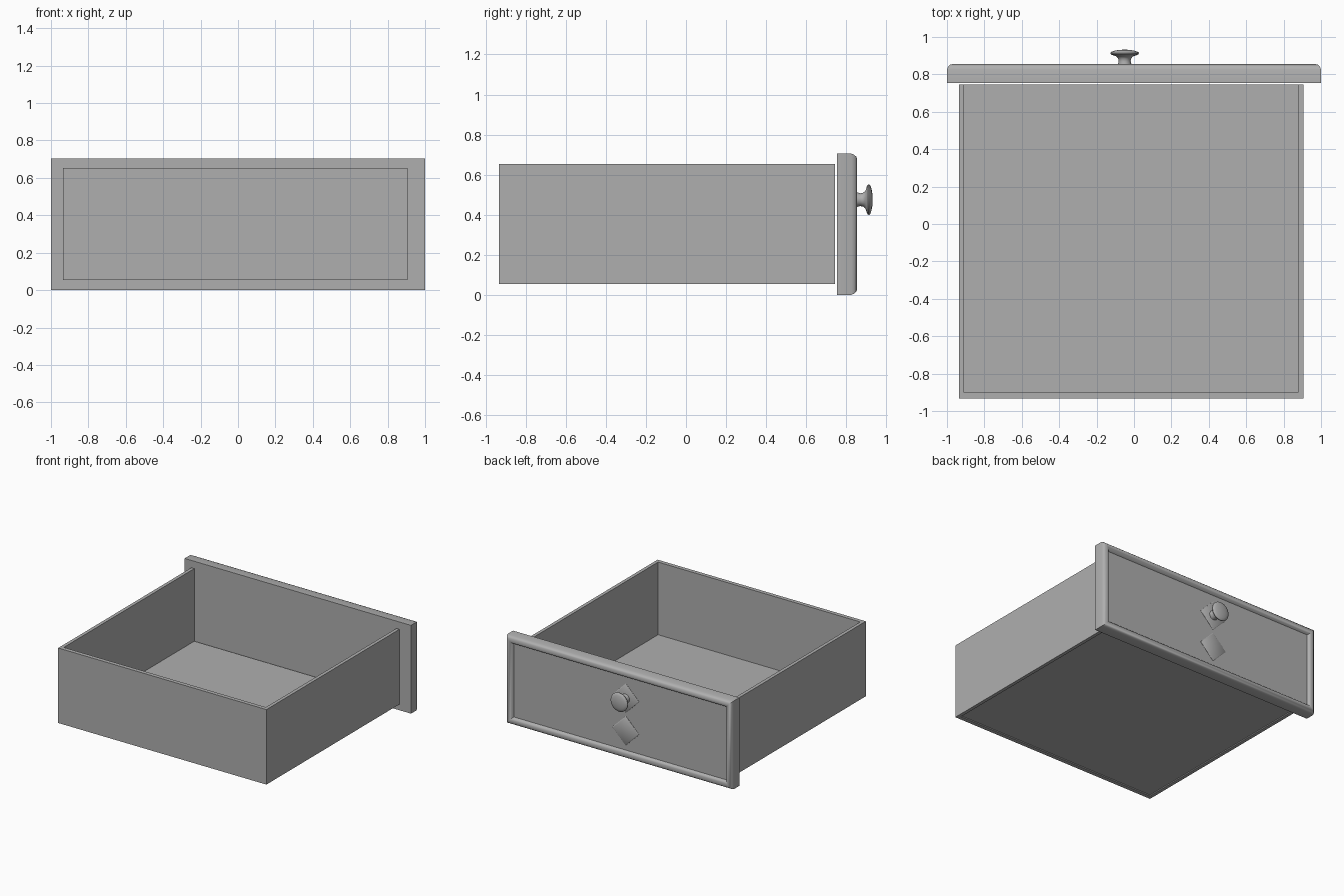
import bpy, bmesh, math

if "Cube" in bpy.data.objects:
    bpy.data.objects.remove(bpy.data.objects["Cube"])

# Dark grey finish shared by all parts
grey = bpy.data.materials.new("dark_grey")
grey.diffuse_color = (0.43, 0.43, 0.43, 1)
grey.use_nodes = True
grey.node_tree.nodes["Principled BSDF"].inputs["Base Color"].default_value = grey.diffuse_color


def finish(name, bm, smooth=False):
    bmesh.ops.recalc_face_normals(bm, faces=bm.faces)
    mesh = bpy.data.meshes.new(name)
    bm.to_mesh(mesh)
    bm.free()
    mesh.materials.append(grey)
    ob = bpy.data.objects.new(name, mesh)
    bpy.context.collection.objects.link(ob)
    if smooth:
        bpy.ops.object.select_all(action='DESELECT')
        ob.select_set(True)
        bpy.context.view_layer.objects.active = ob
        bpy.ops.object.shade_smooth_by_angle(angle=math.radians(40))
    return ob


def box(name, x0, x1, y0, y1, z0, z1):
    bm = bmesh.new()
    bmesh.ops.create_cube(bm, size=1)
    for v in bm.verts:
        v.co = ((x0 + x1) / 2 + v.co.x * (x1 - x0),
                (y0 + y1) / 2 + v.co.y * (y1 - y0),
                (z0 + z1) / 2 + v.co.z * (z1 - z0))
    return finish(name, bm)


def loft(name, rings, smooth=True):
    """Skin a stack of equal-length point rings and cap both ends."""
    bm = bmesh.new()
    loops = [[bm.verts.new(p) for p in ring] for ring in rings]
    n = len(loops[0])
    for a, b in zip(loops, loops[1:]):
        for i in range(n):
            j = (i + 1) % n
            bm.faces.new((a[i], a[j], b[j], b[i]))
    bm.faces.new(loops[0])
    bm.faces.new(loops[-1])
    return finish(name, bm, smooth)


# Open tray: side walls and rear wall, with a slightly recessed floor
XL, XR, YB, YF, Z0, Z1, T = -0.935, 0.905, -0.934, 0.745, 0.053, 0.652, 0.027
box("side_wall_left", XL, XL + T, YB, YF, Z0, Z1)
box("side_wall_right", XR - T, XR, YB, YF, Z0, Z1)
box("rear_wall", XL + T, XR - T, YB, YB + T + 0.005, Z0, Z1)
box("tray_floor", XL + T, XR - T, YB + T + 0.005, YF, 0.061, 0.072)

# Drawer front: rounded raised border around a recessed field
H = 0.705
FIELD = 0.83
border = [(0, 0.755), (0, 0.825), (0.006, 0.84), (0.016, 0.851), (0.03, 0.855),
          (0.042, 0.852), (0.052, 0.844), (0.06, FIELD)]
loft("drawer_front", [[(-1 + d, y, d), (1 - d, y, d), (1 - d, y, H - d), (-1 + d, y, H - d)]
                      for d, y in border])

# Two thin bevelled diamond ornaments, one behind the knob and one below it
KX, KZ = -0.05, 0.475


def diamond(name, cz):
    steps = [(0.118, FIELD - 0.01), (0.118, FIELD + 0.002), (0.108, FIELD + 0.007)]
    loft(name, [[(KX + r, y, cz), (KX, y, cz + r), (KX - r, y, cz), (KX, y, cz - r)]
                for r, y in steps])


diamond("diamond_upper", KZ)
diamond("diamond_lower", 0.215)

# Turned knob: flared stem and domed cap
profile = [(0.038, FIELD), (0.036, 0.855), (0.032, 0.870), (0.035, 0.885), (0.044, 0.896),
           (0.066, 0.903), (0.075, 0.908), (0.076, 0.915), (0.072, 0.920),
           (0.055, 0.926), (0.035, 0.930), (0.010, 0.932)]
SEG = 16
loft("knob", [[(KX + r * math.cos(2 * math.pi * i / SEG), y, KZ + r * math.sin(2 * math.pi * i / SEG))
               for i in range(SEG)] for r, y in profile])
